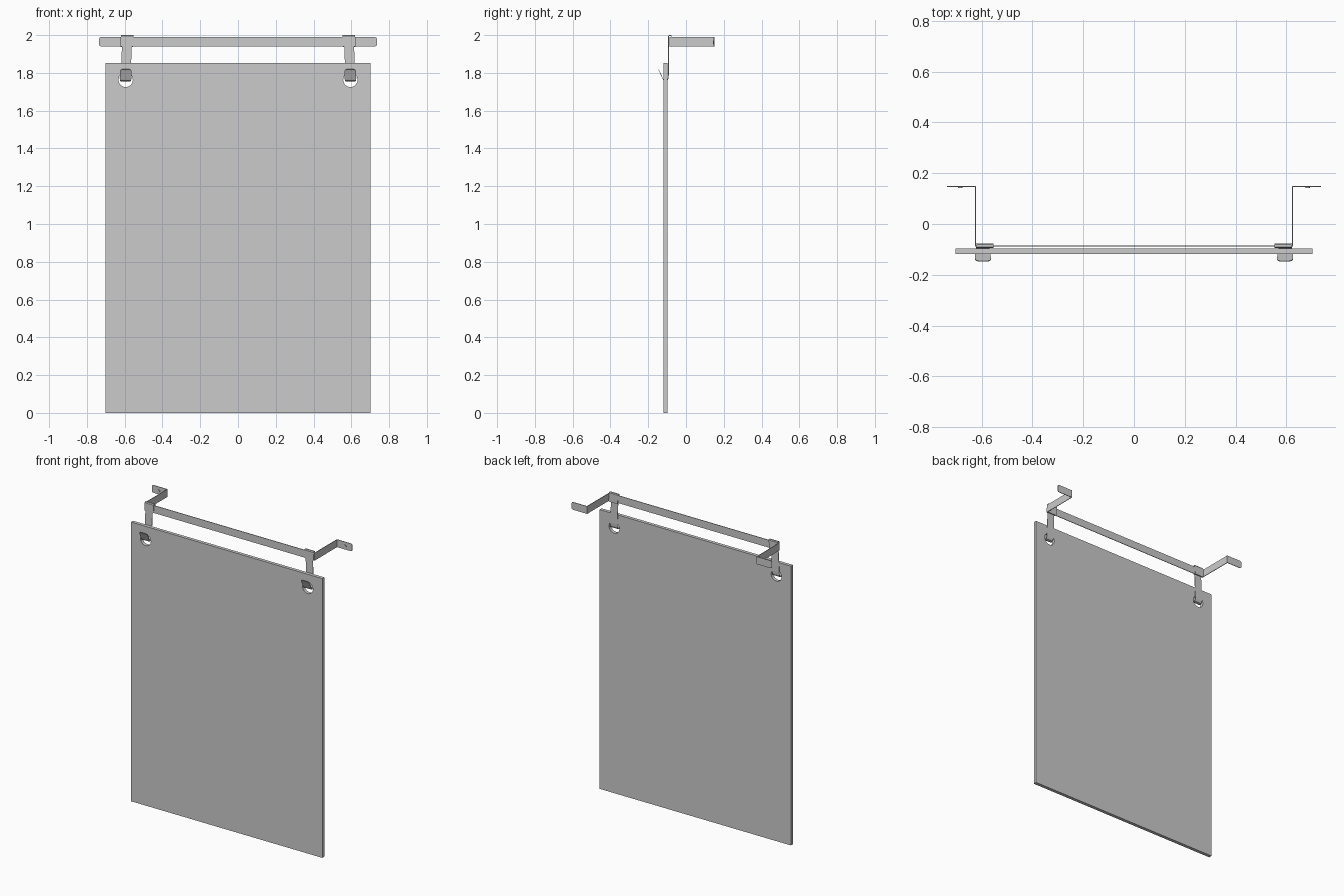
import bpy
import bmesh
from math import radians, sin, cos, pi
from mathutils import Vector, Matrix

if "Cube" in bpy.data.objects:
    bpy.data.objects.remove(bpy.data.objects["Cube"])


def strip(name, stations, across, thick):
    """Bent sheet metal: stations are (centre, half width), widened along 'across'."""
    bm = bmesh.new()
    side = Vector(across)
    rows = [(bm.verts.new(Vector(c) - side * w), bm.verts.new(Vector(c) + side * w))
            for c, w in stations]
    for a, b in zip(rows, rows[1:]):
        bm.faces.new((a[0], a[1], b[1], b[0]))
    me = bpy.data.meshes.new(name)
    bm.to_mesh(me)
    bm.free()
    ob = bpy.data.objects.new(name, me)
    bpy.context.collection.objects.link(ob)
    sol = ob.modifiers.new("thickness", 'SOLIDIFY')
    sol.thickness = thick
    sol.offset = 0
    sol.use_even_offset = True
    return ob


def disc(name, x, y, z, r, depth, sides):
    bpy.ops.mesh.primitive_cylinder_add(vertices=sides, radius=r, depth=depth,
                                        location=(x, y, z), rotation=(pi / 2, 0, 0))
    ob = bpy.context.object
    ob.name = name
    return ob


# hanging panel
bpy.ops.mesh.primitive_cube_add(size=1, location=(0, -0.108, 0.9265))
panel = bpy.context.object
panel.name = "hanging_panel"
panel.scale = (1.405, 0.022, 1.853)
bpy.ops.object.transform_apply(location=False, rotation=False, scale=True)

# two round hanging holes
for s in (-1, 1):
    cutter = disc("hole_cutter", s * 0.595, -0.108, 1.763, 0.038, 0.1, 40)
    bpy.context.view_layer.objects.active = panel
    cut = panel.modifiers.new("hole", 'BOOLEAN')
    cut.operation = 'DIFFERENCE'
    cut.solver = 'EXACT'
    cut.object = cutter
    bpy.ops.object.modifier_apply(modifier=cut.name)
    bpy.data.objects.remove(cutter, do_unlink=True)

# wall rail: one flat bar bent into legs and end flanges with rounded tips
half = [(0.735, 0.148, 0.017), (0.732, 0.148, 0.022), (0.725, 0.148, 0.025),
        (0.623, 0.148, 0.025), (0.623, -0.086, 0.025)]
path = [(-x, y, w) for x, y, w in half] + half[::-1]
strip("wall_rail", [((x, y, 1.965), w) for x, y, w in path], (0, 0, 1), 0.004)

# hooks: clip over the rail, strap down behind the panel, lip up through the hole
hook = [(-0.078, 1.936, 0.033), (-0.078, 1.994, 0.033), (-0.081, 1.998, 0.033),
        (-0.089, 1.998, 0.033), (-0.0925, 1.994, 0.033), (-0.0925, 1.942, 0.033),
        (-0.0925, 1.938, 0.026), (-0.0925, 1.79, 0.026), (-0.094, 1.772, 0.026),
        (-0.100, 1.760, 0.026), (-0.109, 1.756, 0.027), (-0.118, 1.760, 0.029),
        (-0.124, 1.772, 0.031), (-0.140, 1.807, 0.031), (-0.144, 1.815, 0.027),
        (-0.146, 1.819, 0.019)]
for s, side in ((-1, "left"), (1, "right")):
    ob = strip("hook_" + side, [((s * (0.586 + (2 - z) * 0.04), y, z), w) for y, z, w in hook],
               (1, 0, 0), 0.003)

    # screw head on the flange
    disc("screw_" + side, s * 0.684, 0.145, 1.963, 0.009, 0.006, 16)
